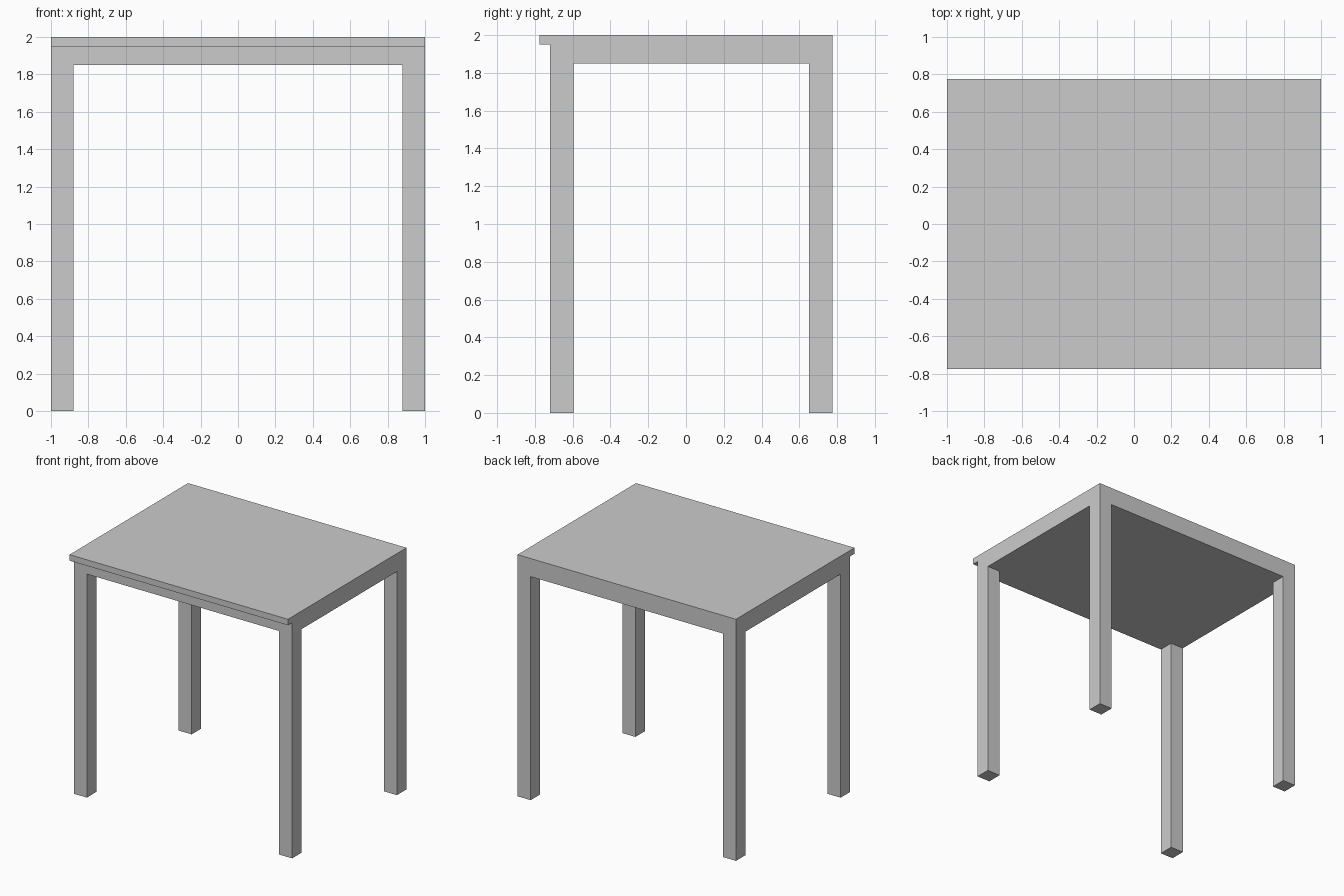
import bpy
import bmesh
from mathutils import Vector

default_cube = bpy.data.objects.get("Cube")
if default_cube:
    bpy.data.objects.remove(default_cube, do_unlink=True)

# Overall dimensions
HALF_WIDTH = 1.0
FRONT, BACK = -0.775, 0.775
FRAME_FRONT = -0.72
TOP, LIP_BOTTOM, FRAME_BOTTOM = 2.0, 1.95, 1.85
LEG_X, LEG_Y = 0.12, 0.125

grey = bpy.data.materials.new("light_grey")
grey.use_nodes = True
colour = (0.6, 0.6, 0.6, 1.0)
grey.diffuse_color = colour
grey.node_tree.nodes["Principled BSDF"].inputs["Base Color"].default_value = colour


def extrude_outline(name, outline, offset):
    """Extrude a closed outline of 3D points into a solid."""
    bm = bmesh.new()
    face = bm.faces.new([bm.verts.new(p) for p in outline])
    result = bmesh.ops.extrude_face_region(bm, geom=[face], use_keep_orig=True)
    moved = [v for v in result["geom"] if isinstance(v, bmesh.types.BMVert)]
    bmesh.ops.translate(bm, verts=moved, vec=Vector(offset))
    bmesh.ops.recalc_face_normals(bm, faces=bm.faces)
    mesh = bpy.data.meshes.new(name)
    bm.to_mesh(mesh)
    bm.free()
    mesh.materials.append(grey)
    obj = bpy.data.objects.new(name, mesh)
    bpy.context.collection.objects.link(obj)
    return obj


# Thick tabletop with a thin lip overhanging the front
side_profile = [(FRONT, TOP), (FRONT, LIP_BOTTOM), (FRAME_FRONT, LIP_BOTTOM),
                (FRAME_FRONT, FRAME_BOTTOM), (BACK, FRAME_BOTTOM), (BACK, TOP)]
extrude_outline("tabletop", [(-HALF_WIDTH, y, z) for y, z in side_profile],
                (2 * HALF_WIDTH, 0, 0))

# Four square legs, flush with the tabletop frame
for side, sign in (("left", 1), ("right", -1)):
    outer, inner = sign * HALF_WIDTH, sign * (HALF_WIDTH - LEG_X)
    for end, y in (("front", FRAME_FRONT), ("back", BACK - LEG_Y)):
        footprint = [(outer, y, 0), (inner, y, 0),
                     (inner, y + LEG_Y, 0), (outer, y + LEG_Y, 0)]
        extrude_outline(f"{end}_{side}_leg", footprint, (0, 0, FRAME_BOTTOM))
